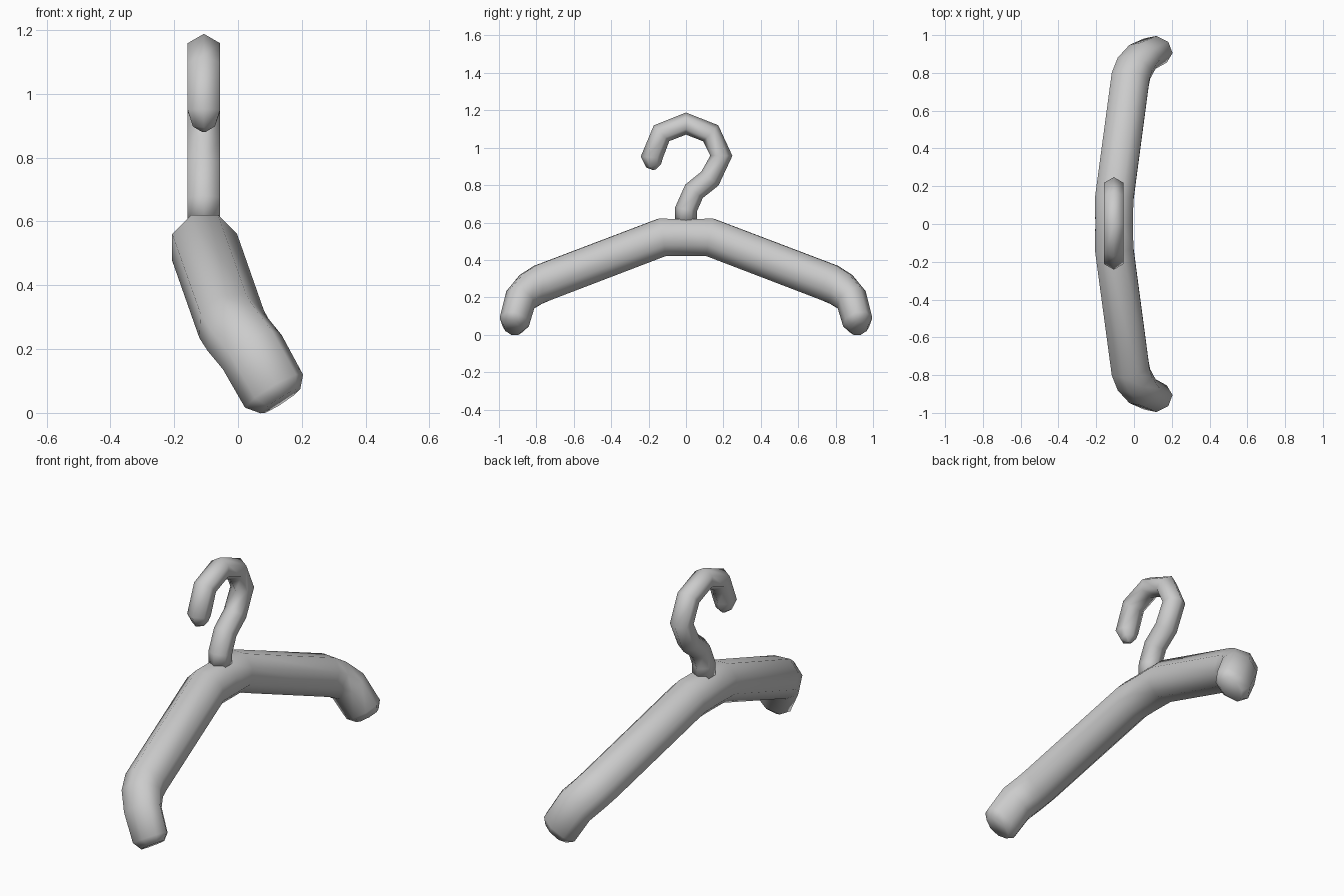
import bpy, bmesh, math
from mathutils import Vector, Matrix

if "Cube" in bpy.data.objects:
    bpy.data.objects.remove(bpy.data.objects["Cube"])


def sweep(name, rings, sides, flat_axis=None):
    """Tube through rings of (centre, radius, thickness factor along flat_axis)."""
    pts = [Vector(r[0]) for r in rings]
    dirs = [(b - a).normalized() for a, b in zip(pts, pts[1:])]
    u = Vector((1, 0, 0))
    old = dirs[0]
    bm = bmesh.new()
    loops = []
    for i, (_, radius, thin) in enumerate(rings):
        t = (dirs[max(i - 1, 0)] + dirs[min(i, len(dirs) - 1)]).normalized()
        u = old.rotation_difference(t) @ u
        u = (u - t * u.dot(t)).normalized()
        old = t
        v = t.cross(u)
        loop = []
        for k in range(sides):
            a = 2 * math.pi * (k + 0.5) / sides
            p = (u * math.cos(a) + v * math.sin(a)) * radius
            if thin != 1:
                n = flat_axis(pts[i])
                n = (n - t * n.dot(t)).normalized()
                p -= n * p.dot(n) * (1 - thin)
            loop.append(bm.verts.new(pts[i] + p))
        loops.append(loop)
    for a, b in zip(loops, loops[1:]):
        for k in range(sides):
            j = (k + 1) % sides
            bm.faces.new((a[k], a[j], b[j], b[k]))
    bm.faces.new(loops[0][::-1])
    bm.faces.new(loops[-1])
    bmesh.ops.recalc_face_normals(bm, faces=bm.faces[:])
    for f in bm.faces:
        f.smooth = True
    mesh = bpy.data.meshes.new(name)
    bm.to_mesh(mesh)
    bm.free()
    ob = bpy.data.objects.new(name, mesh)
    bpy.context.collection.objects.link(ob)
    return ob


# Shoulder bar: octagonal tube, half described and mirrored in y
half = [
    ((-0.105, 0.13, 0.52), 0.110, 1),
    ((-0.02, 0.765, 0.278), 0.110, 0.99),
    ((0.0, 0.825, 0.245), 0.109, 0.93),
    ((0.045, 0.885, 0.19), 0.108, 0.80),
    ((0.113, 0.918, 0.068), 0.106, 0.76),
    ((0.133, 0.925, 0.037), 0.074, 0.70),
]
other = [((x, -y, z), r, s) for (x, y, z), r, s in reversed(half)]


def outward(p):
    return Vector((0, math.copysign(1, p.y), 0))


# Sweep each half from the middle so both sides are exact mirrors
middle = ((-0.105, 0, 0.52), 0.108, 1)
bar = sweep("shoulder_bar", [middle] + half, 8, outward)
bm = bmesh.new()
bm.from_mesh(bar.data)
bmesh.ops.delete(bm, geom=[f for f in bm.faces if all(abs(v.co.y) < 1e-4 for v in f.verts)],
                 context='FACES_ONLY')
bm.to_mesh(bar.data)
bm.free()
mirror = bar.modifiers.new("mirror", 'MIRROR')
mirror.use_axis = (False, True, False)

# Hook: hexagonal tube bent in the yz plane
path = [(0, 0.60), (0, 0.67), (0.043, 0.767), (0.128, 0.835), (0.189, 0.957),
        (0.132, 1.077), (0, 1.129), (-0.131, 1.077), (-0.183, 0.948)]
hook_rings = [((-0.107, y, z), 0.059, 1) for y, z in path]
hook_rings += [((-0.107, -0.173, 0.902), 0.040, 1), ((-0.107, -0.169, 0.882), 0.008, 1)]
hook = sweep("hook", hook_rings, 6)
